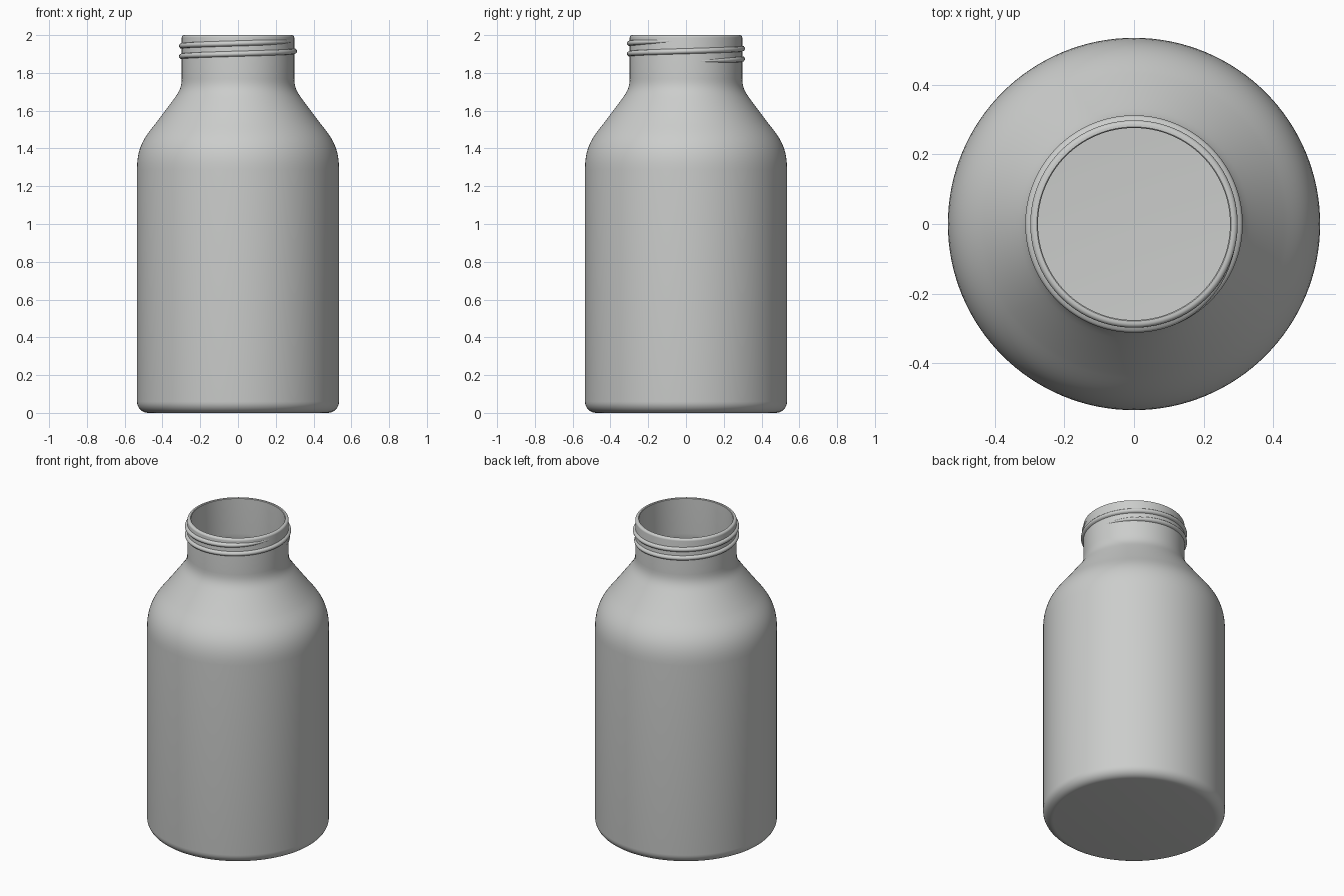
import bpy, bmesh, math

if "Cube" in bpy.data.objects:
    bpy.data.objects.remove(bpy.data.objects["Cube"])

SEGMENTS = 128

plastic = bpy.data.materials.new("light grey plastic")
plastic.diffuse_color = (0.6, 0.61, 0.6, 1)
plastic.use_nodes = True
plastic.node_tree.nodes["Principled BSDF"].inputs["Base Color"].default_value = plastic.diffuse_color


def finish(name, bm, angle):
    """Turn a bmesh into a smooth-shaded object."""
    bmesh.ops.recalc_face_normals(bm, faces=bm.faces)
    mesh = bpy.data.meshes.new(name)
    bm.to_mesh(mesh)
    bm.free()
    mesh.materials.append(plastic)
    obj = bpy.data.objects.new(name, mesh)
    bpy.context.collection.objects.link(obj)
    bpy.ops.object.select_all(action='DESELECT')
    obj.select_set(True)
    bpy.context.view_layer.objects.active = obj
    bpy.ops.object.shade_smooth_by_angle(angle=math.radians(angle))
    return obj


def arc(cx, cz, r, start, end, steps):
    """Points of a rounded corner, angles in degrees."""
    angles = [math.radians(start + (end - start) * i / steps) for i in range(steps + 1)]
    return [(cx + r * math.cos(a), cz + r * math.sin(a)) for a in angles]


def bezier(p0, p1, p2, p3, steps):
    """Points of a cubic curve."""
    pts = []
    for i in range(steps + 1):
        t = i / steps
        w = ((1 - t) ** 3, 3 * t * (1 - t) ** 2, 3 * t * t * (1 - t), t ** 3)
        pts.append(tuple(sum(k * p[c] for k, p in zip(w, (p0, p1, p2, p3))) for c in (0, 1)))
    return pts


def shoulder(inset):
    """Wide round shoulder running into a tight curve below the neck."""
    lower = bezier((0.535, 1.29), (0.535, 1.42), (0.485, 1.47), (0.43, 1.54), 12)
    upper = bezier((0.355, 1.64), (0.32, 1.69), (0.298, 1.71), (0.298, 1.77), 8)
    return [(r - inset, z) for r, z in lower + upper]


# Bottle: outer wall, rounded lip, inner wall and floor as one revolved profile
outer = [(0, 0)] + arc(0.475, 0.06, 0.06, -90, 0, 8) + shoulder(0)
lip = arc(0.285, 1.987, 0.013, 0, 90, 5) + [(0.279, 2.0), (0.276, 1.997)]
inner = shoulder(0.022)[::-1] + arc(0.468, 0.067, 0.045, 0, -90, 6) + [(0, 0.022)]
profile = outer + lip + inner

bm = bmesh.new()
verts = [bm.verts.new((r, 0, z)) for r, z in profile]
edges = [bm.edges.new(pair) for pair in zip(verts, verts[1:])]
bmesh.ops.spin(bm, geom=verts + edges, axis=(0, 0, 1), cent=(0, 0, 0),
               angle=math.tau, steps=SEGMENTS)
bmesh.ops.remove_doubles(bm, verts=bm.verts, dist=0.0001)
finish("bottle", bm, 40)

# Screw thread: two turns of a rounded ridge that fades out at both ends
TURNS, PITCH, START_Z = 2, 0.055, 1.86
section = [(-0.006, -0.016), (0.008, -0.012), (0.013, -0.006), (0.0145, 0),
           (0.013, 0.006), (0.008, 0.012), (-0.006, 0.016)]
bm = bmesh.new()
rings = []
count = TURNS * SEGMENTS
for i in range(count + 1):
    t = i / count
    a = t * TURNS * math.tau
    fade = min(1, 10 * t, 10 * (1 - t))
    fade = fade * fade * (3 - 2 * fade)
    rings.append([bm.verts.new(((0.298 + dr - 0.016 * (1 - fade)) * math.cos(a),
                                (0.298 + dr - 0.016 * (1 - fade)) * math.sin(a),
                                START_Z + PITCH * TURNS * t + dz * (0.6 + 0.4 * fade)))
                  for dr, dz in section])
for lower, upper in zip(rings, rings[1:]):
    for k in range(len(section)):
        n = (k + 1) % len(section)
        bm.faces.new((lower[k], lower[n], upper[n], upper[k]))
bm.faces.new(rings[0])
bm.faces.new(rings[-1])
finish("screw_thread", bm, 50)
